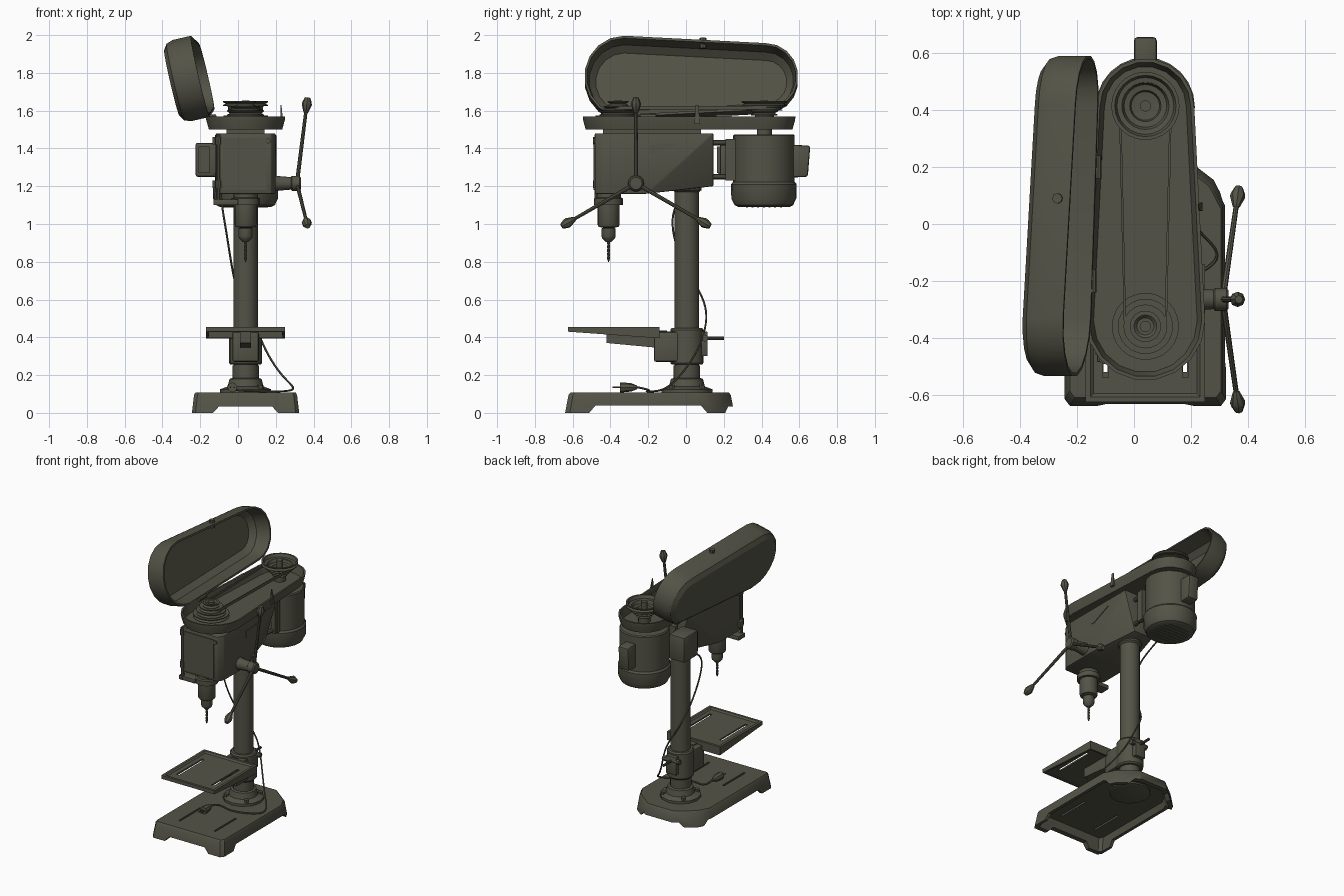
import bpy, bmesh, math
from mathutils import Vector

if "Cube" in bpy.data.objects:
    bpy.data.objects.remove(bpy.data.objects["Cube"])

CX = 0.04  # machine centre line
paint = bpy.data.materials.new("dark olive grey")
paint.diffuse_color = (0.088, 0.086, 0.062, 1)
paint.use_nodes = True
paint.node_tree.nodes["Principled BSDF"].inputs["Base Color"].default_value = paint.diffuse_color


def finish(name, bm):
    bmesh.ops.recalc_face_normals(bm, faces=bm.faces[:])
    me = bpy.data.meshes.new(name)
    bm.to_mesh(me)
    bm.free()
    ob = bpy.data.objects.new(name, me)
    me.materials.append(paint)
    bpy.context.collection.objects.link(ob)
    return ob


def loft(name, loops, ring=False):
    """Skin equal-length loops; cap both ends, or join last to first."""
    bm = bmesh.new()
    vs = [[bm.verts.new(p) for p in lp] for lp in loops]
    n = len(vs[0])
    pairs = list(zip(vs, vs[1:])) + ([(vs[-1], vs[0])] if ring else [])
    for a, b in pairs:
        for i in range(n):
            j = (i + 1) % n
            bm.faces.new((a[i], a[j], b[j], b[i]))
    if not ring:
        bm.faces.new(vs[0])
        bm.faces.new(vs[-1])
    return finish(name, bm)


def lathe(name, prof, at, axis=(0, 0, 1), n=20):
    """Turned part: prof is (radius, distance along axis)."""
    q = Vector(axis).to_track_quat('Z', 'Y')
    loops = [[Vector(at) + q @ Vector((r * math.cos(math.tau * i / n), r * math.sin(math.tau * i / n), d))
              for i in range(n)] for r, d in prof]
    return loft(name, loops)


def rod(name, a, b, r, n=10):
    d = Vector(b) - Vector(a)
    return lathe(name, [(r, 0), (r, d.length)], a, d, n)


def hull(name, pts, bevel=0):
    bm = bmesh.new()
    for p in pts:
        bm.verts.new(p)
    bmesh.ops.convex_hull(bm, input=bm.verts[:])
    bmesh.ops.dissolve_limit(bm, angle_limit=0.01, verts=bm.verts[:], edges=bm.edges[:])
    if bevel:
        bmesh.ops.bevel(bm, geom=bm.edges[:], offset=bevel, segments=2, profile=0.5, affect='EDGES')
    return finish(name, bm)


def box(name, x0, x1, y0, y1, z0, z1, bevel=0):
    return hull(name, [(x, y, z) for x in (x0, x1) for y in (y0, y1) for z in (z0, z1)], bevel)


def cut(ob, cutters):
    for c in cutters:
        m = ob.modifiers.new("cut", 'BOOLEAN')
        m.operation, m.solver, m.object = 'DIFFERENCE', 'EXACT', c
    me = bpy.data.meshes.new_from_object(ob.evaluated_get(bpy.context.evaluated_depsgraph_get()))
    ob.modifiers.clear()
    ob.data = me
    for c in cutters:
        bpy.data.objects.remove(c)


def belt_line(rf, rr, n=9):
    """Tapered stadium around the front and rear pulley centres."""
    pts = []
    for cy, r, a0 in ((-0.34, rf, math.pi), (0.41, rr, 0)):
        for i in range(n + 1):
            a = a0 + math.pi * i / n
            pts.append((CX + r * math.cos(a), cy + r * math.sin(a)))
    return pts


def guard(g):
    return belt_line(0.21 + g, 0.172 + g)


# base: hollow casting with arched feet and slots
half = [(0.265, -0.64), (0.284, -0.615), (0.284, 0.07), (0.24, 0.155), (0.11, 0.255)]
plan = half + [(-x, y) for x, y in reversed(half)]
base = loft("base", [[(CX + x * s, -0.19 + (y + 0.19) * s, z) for x, y in plan]
                     for s, z in ((0.87, 0.085), (0.93, 0), (1, 0), (0.96, 0.095), (0.935, 0.108))])
cut(base, [
    hull("side_arch", [(x, y, z) for x in (-0.5, 0.6) for y, z in
                       ((-0.53, -0.02), (0.13, -0.02), (-0.48, 0.038), (0.08, 0.038))]),
    hull("end_arch", [(x, y, z) for y in (-0.8, 0.4) for x, z in
                      ((-0.15, -0.02), (0.23, -0.02), (-0.1, 0.035), (0.18, 0.035))]),
    box("slot_a", -0.107, -0.093, -0.52, -0.28, 0.05, 0.2),
    box("slot_b", 0.173, 0.187, -0.52, -0.28, 0.05, 0.2)])

# column with flange and bolts
lathe("column_flange", [(0.12, 0.07), (0.135, 0.075), (0.135, 0.125), (0.095, 0.14), (0.085, 0.18),
                        (0.07, 0.185), (0.07, 0.25)], (CX, 0.005, 0), n=12)
lathe("column", [(0.065, 0.1), (0.065, 1.17), (0.078, 1.18), (0.078, 1.25)], (CX, 0.005, 0))
for i in range(4):
    a = math.pi / 4 + i * math.pi / 2
    x, y = CX + 0.112 * math.cos(a), 0.005 + 0.112 * math.sin(a)
    rod("flange_bolt", (x, y, 0.12), (x, y, 0.148), 0.016, 6)

# table: sunken top, hollow sloped underside, slots, bracket and clamp
table = hull("table", [(x, y, z) for x in (-0.17, 0.25) for y, z in
                       ((-0.625, 0.455), (-0.14, 0.455), (-0.625, 0.43), (-0.14, 0.395))])
bm = bmesh.new()
bm.from_mesh(table.data)
order = sorted(bm.faces, key=lambda f: f.calc_center_median().z)
top, under = order[-1], order[0]
bmesh.ops.inset_region(bm, faces=[top], thickness=0.025)
bmesh.ops.inset_region(bm, faces=[top], thickness=0.015, depth=-0.01)
bmesh.ops.inset_region(bm, faces=[under], thickness=0.02)
bmesh.ops.inset_region(bm, faces=[under], thickness=0.005)
for v in under.verts:
    v.co.z = 0.434
bm.to_mesh(table.data)
bm.free()
cut(table, [box("slot", x - 0.01, x + 0.01, -0.54, -0.25, 0.3, 0.6) for x in (-0.1, 0.18)])
lathe("table_sleeve", [(0.08, 0.255), (0.088, 0.265), (0.088, 0.44), (0.08, 0.45)], (CX, 0.005, 0), n=16)
box("table_knuckle", -0.03, 0.11, -0.17, 0, 0.27, 0.43, 0.012)
hull("table_arm", [(CX + x, y, z) for x in (-0.03, 0.03) for y, z in
                   ((-0.42, 0.37), (-0.42, 0.437), (-0.1, 0.34), (-0.1, 0.437))])
box("clamp_lug", 0.0, 0.08, 0.07, 0.115, 0.3, 0.43, 0.006)
rod("clamp_lever", (CX, 0.1, 0.395), (CX, 0.2, 0.395), 0.009)
rod("clamp_bolt", (-0.02, 0.1, 0.395), (0.11, 0.1, 0.395), 0.018, 8)

# head casting tapering back to the column
hull("head", [(CX + s * x, y, z) for s in (-1, 1) for x, y, z in
              ((0.135, -0.483, 1.48), (0.158, -0.44, 1.48), (0.158, 0.145, 1.48), (0.135, -0.483, 1.16),
               (0.158, -0.44, 1.16), (0.158, -0.21, 1.16), (0.075, 0.145, 1.2))], 0.006)
box("front_panel", -0.08, 0.15, -0.489, -0.48, 1.18, 1.455)
hull("side_plate", [(x, y, z) for x in (0.19, 0.202) for y, z in
                    ((-0.19, 1.42), (-0.02, 1.43), (-0.19, 1.37), (-0.17, 1.365))])
box("head_top", -0.06, 0.14, -0.44, 0.08, 1.47, 1.505)
for z in (1.21, 1.44):
    rod("panel_hinge", (-0.105, -0.475, z - 0.02), (-0.105, -0.475, z + 0.02), 0.018, 8)
    box("side_catch", -0.135, -0.1, -0.46, -0.42, z - 0.02, z + 0.02)
rod("panel_knob", (0.16, -0.465, 1.44), (0.16, -0.492, 1.44), 0.014, 8)
rod("depth_rod", (-0.105, -0.475, 1.1), (-0.105, -0.475, 1.475), 0.011)

# quill, chuck and drill bit
lathe("quill_and_chuck", [(0.014, 0.905), (0.034, 0.925), (0.037, 0.935), (0.037, 0.975), (0.03, 0.98),
                          (0.053, 0.985), (0.058, 0.995), (0.058, 1.09), (0.058, 1.17)], (CX, -0.41, 0))
lathe("depth_collar", [(0.076, 1.1), (0.076, 1.135), (0.065, 1.14), (0.065, 1.165)], (CX, -0.41, 0), n=16)
box("depth_arm", -0.13, 0.0, -0.485, -0.41, 1.1, 1.13, 0.004)
lathe("drill_bit", [(0.002, 0.8)] + [(0.009 if i % 2 else 0.006, 0.81 + i * 0.01) for i in range(11)],
      (CX, -0.41, 0), n=8)

# feed hub with three handles
hub = Vector((0.17, -0.265, 1.215))
lathe("feed_hub", [(0.05, 0), (0.04, 0.04), (0.034, 0.11), (0.04, 0.115), (0.04, 0.155), (0.032, 0.163)],
      hub, (1, 0, 0), 14)
for deg in (90, 210, 330):
    a = math.radians(deg)
    lathe("feed_handle", [(0.011, 0), (0.009, 0.375), (0.013, 0.38), (0.027, 0.42), (0.024, 0.435), (0.014, 0.458)],
          hub + Vector((0.142, 0, 0)), (0.125, math.cos(a), math.sin(a)), 8)

# belt tray and open lid
loft("belt_tray", [[(x, y, z) for x, y in guard(g)] for g, z in
                   ((-0.028, 1.512), (-0.012, 1.57), (0, 1.57), (-0.002, 1.55), (-0.016, 1.5))])
up, out = Vector((-0.226, 0, 0.974)), Vector((-0.974, 0, -0.226))
loft("belt_lid", [[Vector((-0.15 + 0.045 * (y + 0.34), y + 0.012, 1.567)) + up * (x + 0.17) * 1.05 + out * d
                   for x, y in guard(g)] for g, d in
                  ((-0.06, 0.135), (-0.025, 0.1), (-0.012, 0), (0, 0), (0, 0.1), (-0.012, 0.135), (-0.04, 0.155))])
rod("lid_knob", (-0.265, 0.09, 1.93), (-0.27, 0.09, 1.985), 0.018, 8)
for y in (-0.2, 0.2):
    x = -0.15 + 0.045 * (y + 0.34)
    rod("lid_hinge", (x, y - 0.04, 1.57), (x, y + 0.04, 1.57), 0.012, 8)
hull("lid_latch", [(0.225, 0.045, 1.53), (0.24, 0.045, 1.53), (0.225, 0.075, 1.53), (0.24, 0.075, 1.53),
                   (0.225, 0.05, 1.63), (0.23, 0.05, 1.63), (0.225, 0.065, 1.63)])

# stepped pulleys (rear one dished), spindles and belt
for name, y, radii, end in (
        ("front_pulley", -0.36, (0.118, 0.097, 0.077, 0.055), [(0.04, 1.65), (0.03, 1.64)]),
        ("rear_pulley", 0.415, (0.05, 0.07, 0.095, 0.12),
         [(0.108, 1.65), (0.1, 1.628), (0.083, 1.626), (0.075, 1.603), (0.055, 1.6), (0.05, 1.58), (0.03, 1.578)])):
    prof = []
    for i, r in enumerate(radii):
        z = 1.55 + 0.025 * i
        prof += [(r, z), (r, z + 0.004), (r - 0.014, z + 0.012), (r, z + 0.02), (r, z + 0.025)]
    lathe(name, prof + end, (CX, y, 0), n=24)
    lathe(name + "_spindle", [(0.04, 1.45), (0.04, 1.55), (0.02, 1.56), (0.02, 1.655)], (CX, y, 0), n=12)
loft("belt", [[(x, y, z) for x, y in belt_line(0.068 + g, 0.085 + g)] for g, z in
              ((0, 1.607), (0.008, 1.605), (0.008, 1.625), (0, 1.623))], ring=True)

# motor, its boxes and mount
lathe("motor", [(0.135, 1.09), (0.155, 1.1), (0.172, 1.135), (0.174, 1.21), (0.168, 1.218), (0.163, 1.222),
                (0.163, 1.468), (0.157, 1.475)], (CX, 0.412, 0), n=24)
for i in range(-3, 4):
    w = math.sqrt(0.12 ** 2 - (i * 0.03) ** 2)
    box("motor_vent", CX - w, CX + w, 0.407 + i * 0.03, 0.417 + i * 0.03, 1.088, 1.092)
hull("capacitor_cover", [(CX + x, y, z) for x in (-0.04, 0.04) for y, z in
                         ((0.54, 1.245), (0.54, 1.42), (0.645, 1.25), (0.658, 1.415))], 0.012)
box("switch_box", -0.225, -0.1, 0.18, 0.34, 1.25, 1.43, 0.012)
box("switch_lid", -0.21, -0.15, 0.165, 0.185, 1.27, 1.41)
for x in (CX - 0.09, CX + 0.09):
    for z in (1.25, 1.43):
        rod("mount_bar", (x * 0.8, 0.08, z), (x, 0.26, z), 0.014, 8)
    box("mount_upright", x - 0.015, x + 0.015, 0.21, 0.235, 1.23, 1.45)
box("mount_plate", -0.1, 0.15, 0.232, 0.262, 1.23, 1.45)

# power cable and plug
cu = bpy.data.curves.new("cable_path", 'CURVE')
cu.dimensions, cu.bevel_depth, cu.bevel_resolution, cu.resolution_u = '3D', 0.0055, 1, 5
path = [(-0.12, 0.2, 1.28), (-0.09, 0.03, 1.17), (-0.09, -0.07, 1.12), (-0.06, -0.08, 0.95), (-0.03, 0.0, 0.75),
        (0.0, 0.09, 0.62), (0.08, 0.12, 0.5), (0.14, 0.07, 0.33), (0.24, -0.04, 0.18), (0.33, -0.12, 0.115),
        (0.18, -0.2, 0.113), (0.05, -0.22, 0.115), (-0.03, -0.17, 0.12), (-0.03, -0.28, 0.14)]
sp = cu.splines.new('NURBS')
sp.points.add(len(path) - 1)
for p, c in zip(sp.points, path):
    p.co = (*c, 1)
sp.order_u, sp.use_endpoint_u = 4, True
tmp = bpy.data.objects.new("cable_path", cu)
bpy.context.collection.objects.link(tmp)
me = bpy.data.meshes.new_from_object(tmp.evaluated_get(bpy.context.evaluated_depsgraph_get()))
bpy.data.objects.remove(tmp)
me.materials.clear()
me.materials.append(paint)
bpy.context.collection.objects.link(bpy.data.objects.new("power_cable", me))
lathe("plug", [(0.01, 0), (0.022, 0.03), (0.026, 0.07), (0.026, 0.09)], (-0.03, -0.26, 0.135), (0, -1, 0), 8)
for x in (-0.04, -0.02):
    rod("plug_pin", (x, -0.34, 0.135), (x, -0.39, 0.135), 0.004, 6)

# smooth turned surfaces, keep corners sharp
for ob in bpy.context.collection.objects:
    ob.select_set(True)
    bpy.context.view_layer.objects.active = ob
bpy.ops.object.shade_smooth_by_angle(angle=math.radians(32))
